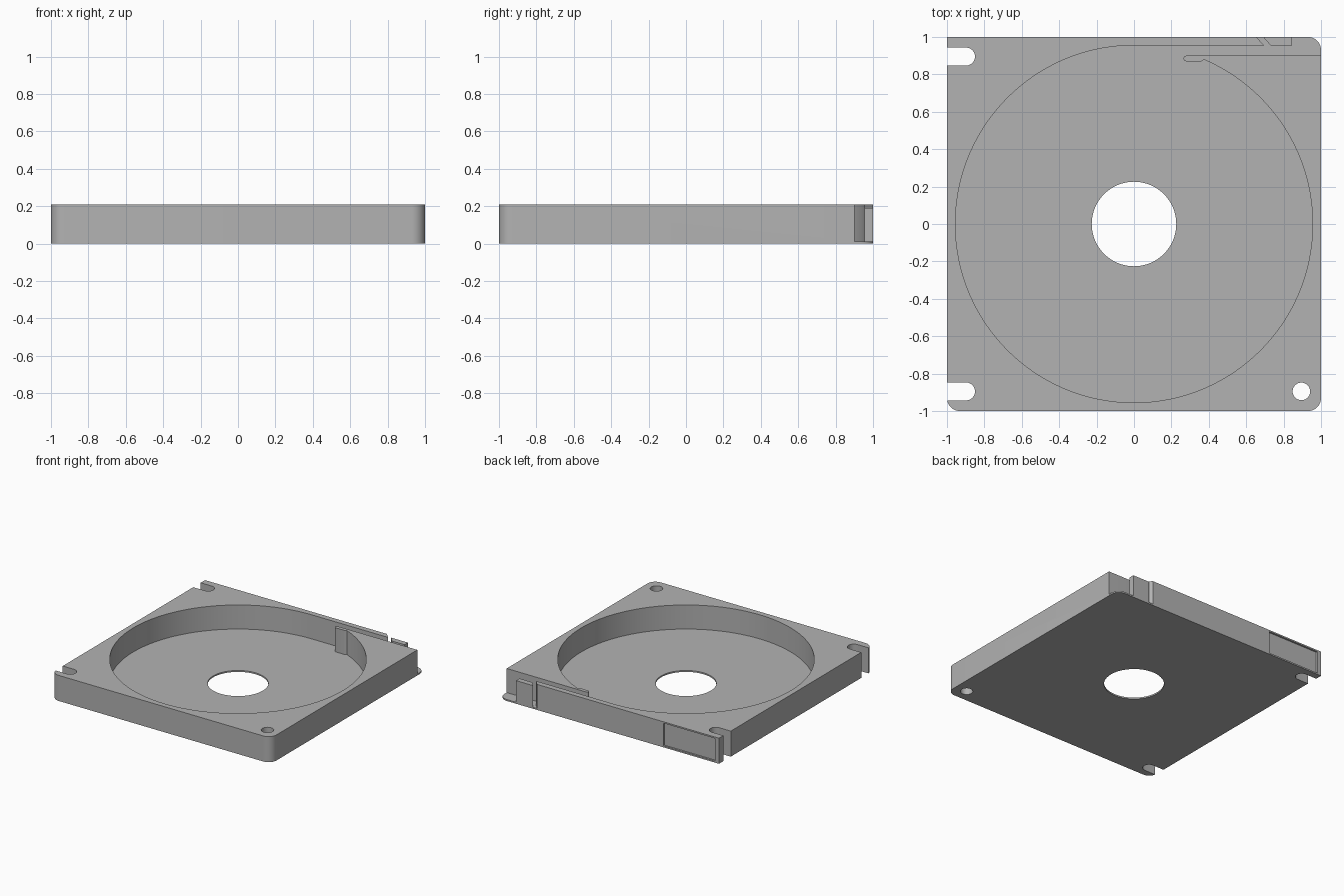
import bpy, bmesh
from math import sin, cos, pi, atan2

if "Cube" in bpy.data.objects:
    bpy.data.objects.remove(bpy.data.objects["Cube"])

HEIGHT, FLOOR, BORE = 0.21, 0.012, 0.955

grey = bpy.data.materials.new("plain_grey")
grey.use_nodes = True
grey.diffuse_color = (0.45, 0.45, 0.45, 1)
grey.node_tree.nodes["Principled BSDF"].inputs["Base Color"].default_value = grey.diffuse_color


def arc(cx, cy, r, start, end, steps):
    """Points along an arc, angles in radians."""
    angles = [start + (end - start) * i / steps for i in range(steps + 1)]
    return [(cx + r * cos(a), cy + r * sin(a)) for a in angles]


def circle(cx, cy, r, steps):
    return arc(cx, cy, r, 0, 2 * pi, steps)[:-1]


def prism(name, outline, low, high):
    """Extrude a closed outline from low to high."""
    bm = bmesh.new()
    base = bm.faces.new([bm.verts.new((x, y, low)) for x, y in outline])
    top = bmesh.ops.extrude_face_region(bm, geom=[base])["geom"]
    moved = [v for v in top if isinstance(v, bmesh.types.BMVert)]
    bmesh.ops.translate(bm, verts=moved, vec=(0, 0, high - low))
    bmesh.ops.recalc_face_normals(bm, faces=bm.faces)
    mesh = bpy.data.meshes.new(name)
    bm.to_mesh(mesh)
    bm.free()
    mesh.materials.append(grey)
    obj = bpy.data.objects.new(name, mesh)
    bpy.context.collection.objects.link(obj)
    return obj


def select(obj):
    bpy.ops.object.select_all(action="DESELECT")
    obj.select_set(True)
    bpy.context.view_layer.objects.active = obj


def cut(obj, cutter):
    mod = obj.modifiers.new("cut", "BOOLEAN")
    mod.operation, mod.solver, mod.object = "DIFFERENCE", "EXACT", cutter
    select(obj)
    bpy.ops.object.modifier_apply(modifier=mod.name)
    bpy.data.objects.remove(cutter)


# Square body with three rounded corners and one sharp corner
R = 0.07
C = 1 - R
outline = (arc(C, C, R, 0, pi / 2, 10) + [(-1, 1)]
           + arc(-C, -C, R, pi, 1.5 * pi, 10) + arc(C, -C, R, 1.5 * pi, 2 * pi, 10))
tray = prism("tray_body", outline, 0, HEIGHT)

# Round well that runs out through a narrow channel behind a hooked lip
lip_end = atan2(0.88, 0.375)
well = (arc(0, 0, BORE, pi / 2, 2 * pi + lip_end, 160)
        + [(0.36, 0.87)] + arc(0.28, 0.885, 0.015, 1.5 * pi, 0.5 * pi, 8)
        + [(1.1, 0.9), (1.1, 1.1), (0.562, 1.1), (0.695, BORE)])
cut(tray, prism("well_cutter", well, FLOOR, 0.4))

# Spindle hole and corner screw hole
cut(tray, prism("spindle_cutter", circle(0, 0, 0.226, 96), -0.1, 0.4))
cut(tray, prism("screw_cutter", circle(0.895, -0.895, 0.047, 32), -0.1, 0.4))

# Open slots on the right edge
for y in (-0.895, 0.895):
    slot = [(-1.1, y - 0.048)] + arc(-0.898, y, 0.048, -pi / 2, pi / 2, 16) + [(-1.1, y + 0.048)]
    cut(tray, prism("slot_cutter", slot, -0.1, 0.4))

# Shallow label recess on the back
label = [(-0.965, 0.985), (-0.495, 0.985), (-0.495, 1.1), (-0.965, 1.1)]
cut(tray, prism("label_cutter", label, 0.012, 0.198))

# Small guide block beyond the slanted exit slit
guide = prism("guide_block", [(0.73, BORE), (0.845, BORE), (0.845, 1), (0.69, 1)], FLOOR, 0.19)

for obj in (tray, guide):
    select(obj)
    bpy.ops.object.shade_smooth_by_angle(angle=pi / 6)
